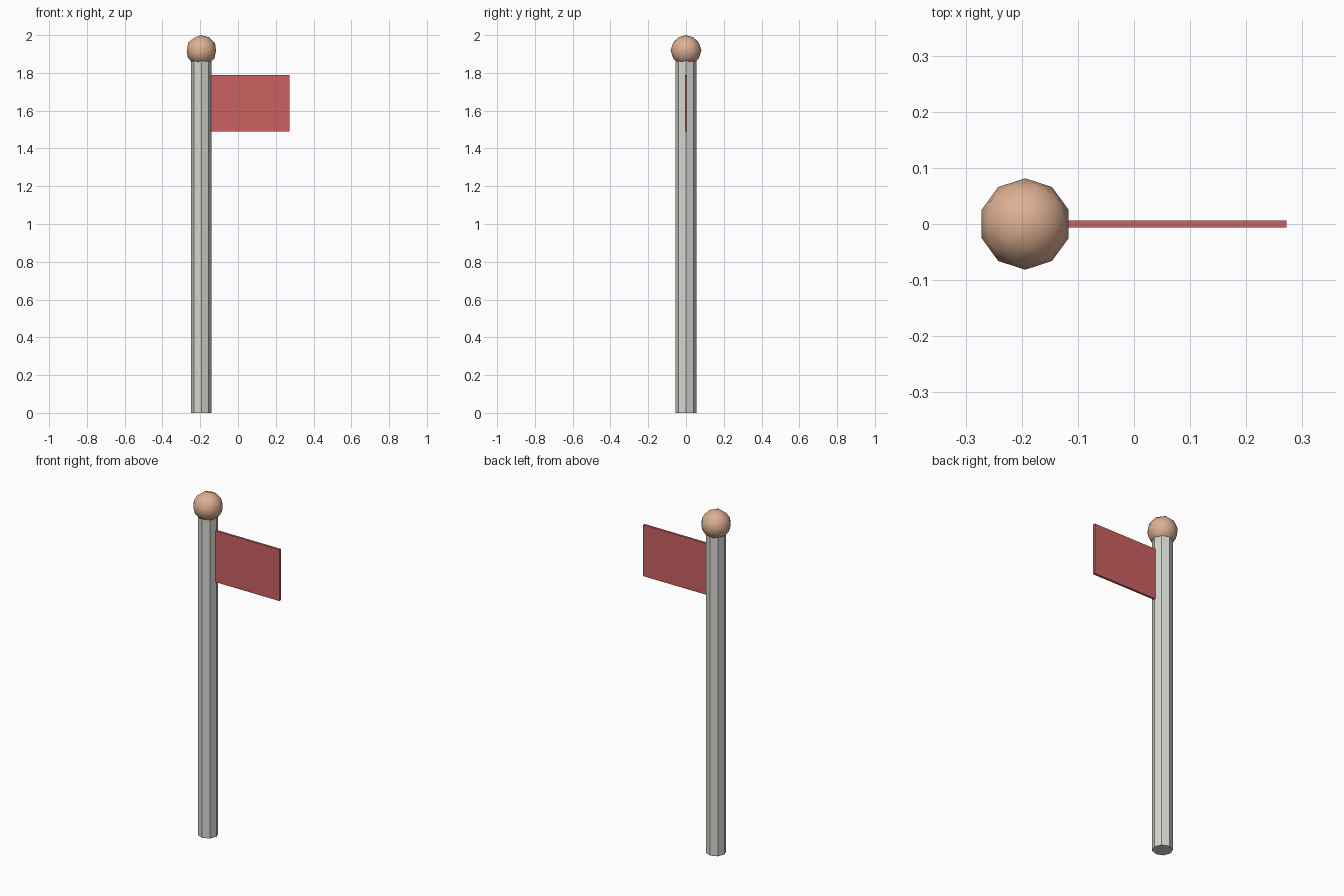
import bpy

cube = bpy.data.objects.get("Cube")
if cube:
    bpy.data.objects.remove(cube, do_unlink=True)

POLE_X = -0.194
POLE_TOP = 1.9
BALL_RADIUS = 0.0815
FLAG_END, FLAG_LOW, FLAG_HIGH = 0.272, 1.49, 1.79


def material(name, color):
    mat = bpy.data.materials.new(name)
    mat.use_nodes = True
    mat.diffuse_color = (*color, 1)
    mat.node_tree.nodes["Principled BSDF"].inputs["Base Color"].default_value = (*color, 1)
    return mat


def finish(name, mat):
    obj = bpy.context.object
    obj.name = obj.data.name = name
    obj.data.materials.append(mat)
    return obj


# Eight-sided pole with flat faces
bpy.ops.mesh.primitive_cylinder_add(
    vertices=8, radius=0.055, depth=POLE_TOP, location=(POLE_X, 0, POLE_TOP / 2))
finish("pole", material("light grey", (0.66, 0.67, 0.62)))

# Smooth ball on top of the pole
bpy.ops.mesh.primitive_ico_sphere_add(
    subdivisions=2, radius=BALL_RADIUS, location=(POLE_X, 0, 2 - BALL_RADIUS))
finish("ball_finial", material("tan", (0.72, 0.43, 0.29)))
bpy.ops.object.shade_smooth()

# Thin flag, reaching into the pole
bpy.ops.mesh.primitive_cube_add(
    size=1, location=((POLE_X + FLAG_END) / 2, 0, (FLAG_LOW + FLAG_HIGH) / 2))
flag = finish("flag", material("red", (0.6, 0.12, 0.12)))
flag.scale = (FLAG_END - POLE_X, 0.013, FLAG_HIGH - FLAG_LOW)
bpy.ops.object.transform_apply(location=False, rotation=False, scale=True)
